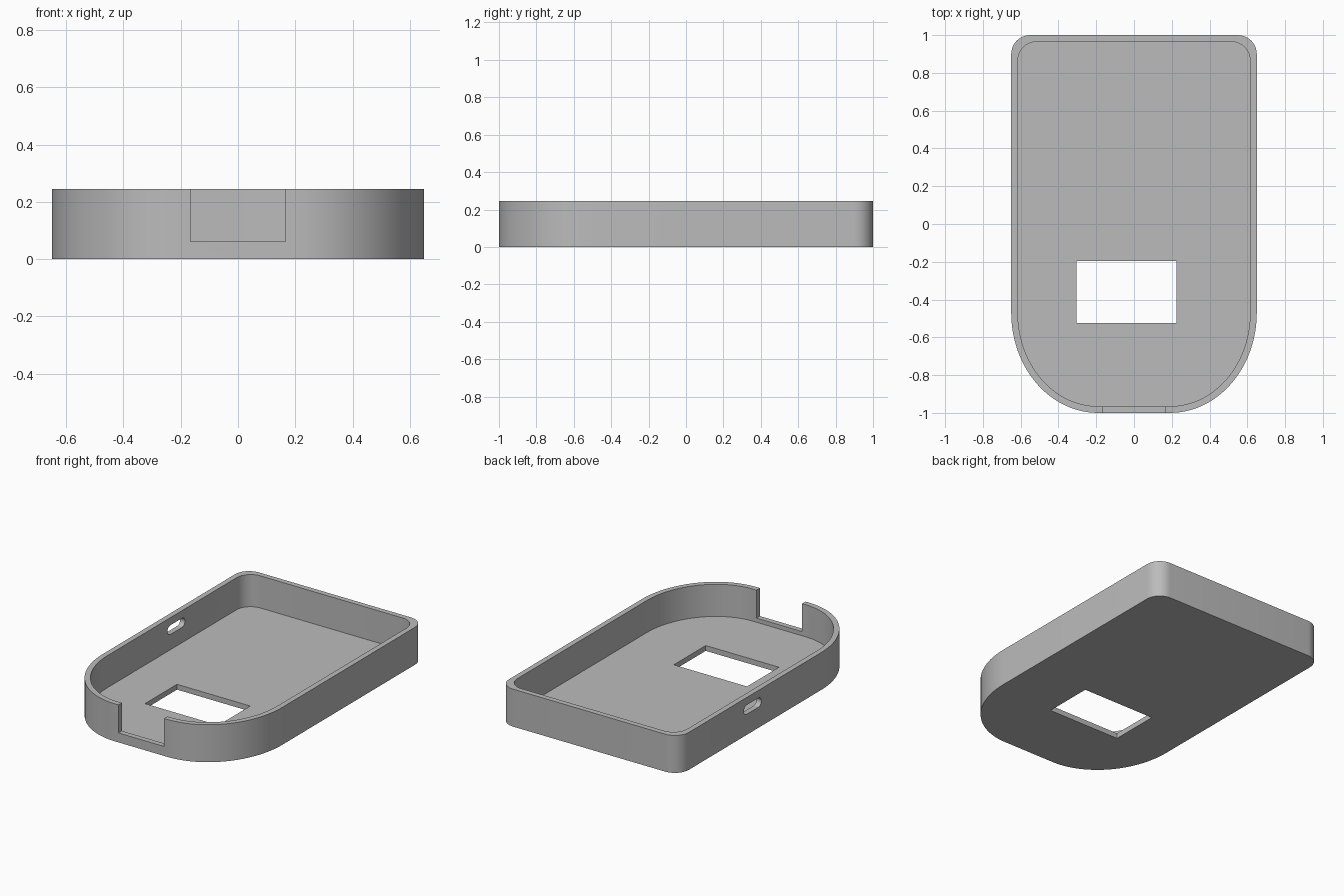
import bpy
import bmesh
from math import sin, cos, pi
from mathutils import Matrix

cube = bpy.data.objects.get("Cube")
if cube:
    bpy.data.objects.remove(cube, do_unlink=True)

HEIGHT = 0.245
FLOOR = 0.035
WALL = 0.035

grey = bpy.data.materials.new("plain grey")
grey.use_nodes = True
colour = (0.5, 0.5, 0.5, 1)
grey.diffuse_color = colour
grey.node_tree.nodes["Principled BSDF"].inputs["Base Color"].default_value = colour


def arc(cx, cy, rx, ry, start, steps):
    """Quarter ellipse, counter-clockwise from the start angle."""
    angles = [start + pi / 2 * i / steps for i in range(steps + 1)]
    return [(cx + rx * cos(a), cy + ry * sin(a)) for a in angles]


def outline(inset):
    """Plan with a square back, small back corners and a broad rounded front."""
    half, end, r = 0.65 - inset, 1 - inset, 0.1
    right = arc(0.19, -0.47, half - 0.19, end - 0.47, -pi / 2, 24)
    right += arc(half - r, end - r, r, r, 0, 10)
    return right + [(-x, y) for x, y in reversed(right)]


def rectangle(x0, x1, y0, y1):
    return [(x0, y0), (x1, y0), (x1, y1), (x0, y1)]


def prism(name, points, z0, z1, matrix=Matrix()):
    """Extrude a plan outline between two heights."""
    bm = bmesh.new()
    base = bm.faces.new([bm.verts.new((x, y, z0)) for x, y in points])
    top = bmesh.ops.extrude_face_region(bm, geom=[base])["geom"]
    moved = [v for v in top if isinstance(v, bmesh.types.BMVert)]
    bmesh.ops.translate(bm, verts=moved, vec=(0, 0, z1 - z0))
    bmesh.ops.transform(bm, matrix=matrix, verts=bm.verts)
    bmesh.ops.recalc_face_normals(bm, faces=bm.faces)
    mesh = bpy.data.meshes.new(name)
    bm.to_mesh(mesh)
    bm.free()
    mesh.materials.append(grey)
    obj = bpy.data.objects.new(name, mesh)
    bpy.context.collection.objects.link(obj)
    return obj


# Tray body
case = prism("case_tray", outline(0), 0, HEIGHT)

# Hollow, floor window and front cable notch
cutters = [
    prism("hollow_cutter", outline(WALL), FLOOR, 0.4),
    prism("window_cutter", rectangle(-0.305, 0.225, -0.525, -0.195), -0.1, 0.1),
    prism("notch_cutter", rectangle(-0.165, 0.165, -1.1, -0.9), 0.062, 0.4),
]

# Rounded slot through one long side wall
half_slot = arc(0.06, 0, 0.03, 0.03, -pi / 2, 8) + arc(0.06, 0, 0.03, 0.03, 0, 8)[1:]
slot = half_slot + [(-x, -y) for x, y in half_slot]
to_wall = Matrix(((0, 0, 1, -0.635), (1, 0, 0, 0.24), (0, 1, 0, 0.165), (0, 0, 0, 1)))
cutters.append(prism("slot_cutter", slot, -0.1, 0.1, to_wall))

bpy.ops.object.select_all(action="DESELECT")
bpy.context.view_layer.objects.active = case
case.select_set(True)
for cutter in cutters:
    cutter.hide_render = True
    cut = case.modifiers.new(cutter.name, "BOOLEAN")
    cut.operation = "DIFFERENCE"
    cut.solver = "EXACT"
    cut.object = cutter
    bpy.ops.object.modifier_apply(modifier=cut.name)
    bpy.data.objects.remove(cutter, do_unlink=True)

bpy.ops.object.shade_smooth_by_angle(angle=pi / 6)
